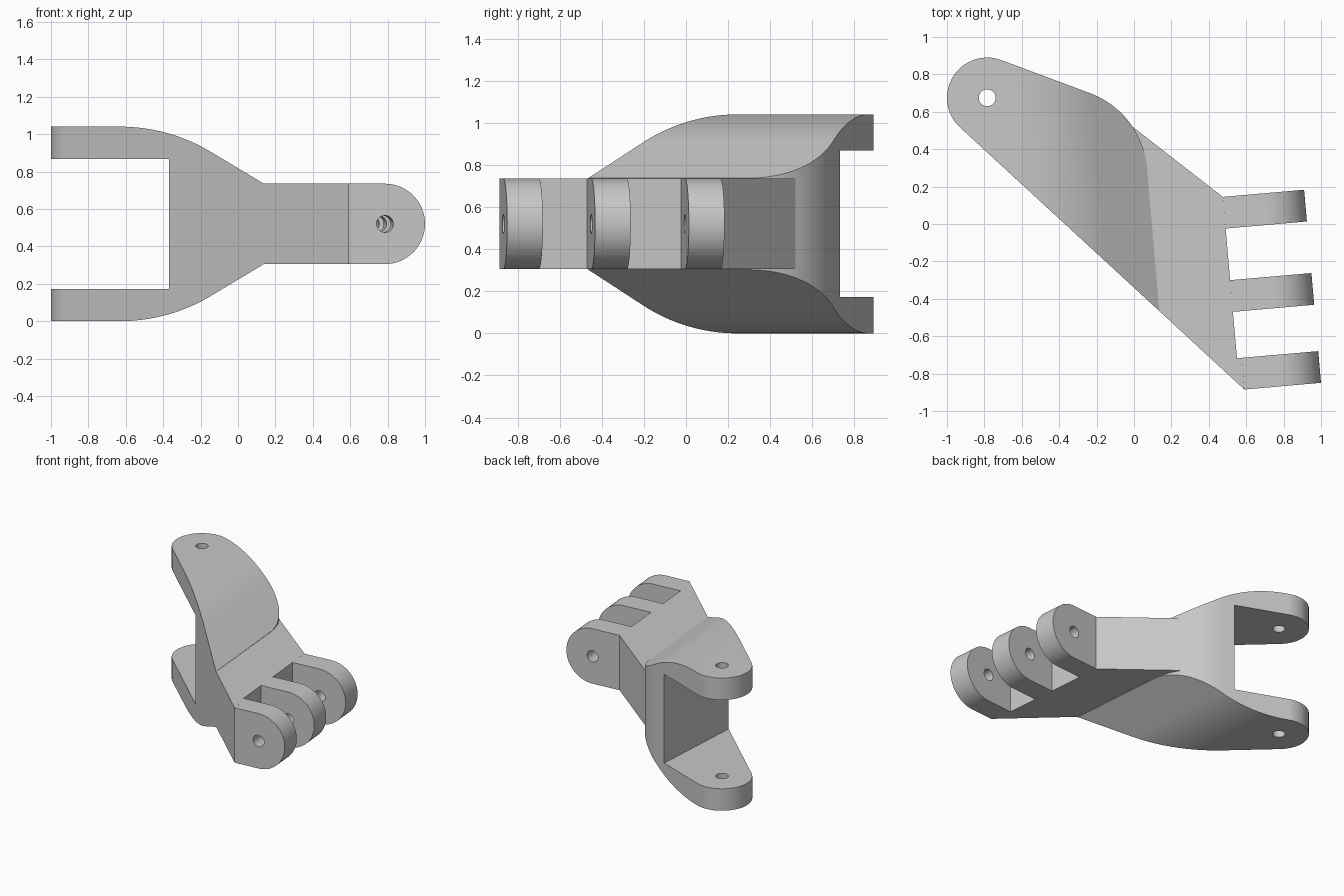
import bpy, bmesh, math
from mathutils import Vector, Matrix

cube = bpy.data.objects.get("Cube")
if cube:
    bpy.data.objects.remove(cube, do_unlink=True)

steel = bpy.data.materials.new("plain grey")
steel.use_nodes = True
GREY = (0.58, 0.58, 0.58, 1)
steel.diffuse_color = GREY
steel.node_tree.nodes["Principled BSDF"].inputs["Base Color"].default_value = GREY

MID = 0.52       # height of the mirror plane
R = 0.215        # radius of every rounded end
HOLE = 0.045
TILT = math.radians(5)


def prism(name, points, sweep):
    """Extrude a closed loop of 3D points along a vector."""
    bm = bmesh.new()
    face = bm.faces.new([bm.verts.new(p) for p in points])
    out = bmesh.ops.extrude_face_region(bm, geom=[face], use_keep_orig=True)
    moved = [v for v in out["geom"] if isinstance(v, bmesh.types.BMVert)]
    bmesh.ops.translate(bm, verts=moved, vec=sweep)
    bmesh.ops.recalc_face_normals(bm, faces=bm.faces)
    mesh = bpy.data.meshes.new(name)
    bm.to_mesh(mesh)
    bm.free()
    mesh.materials.append(steel)
    obj = bpy.data.objects.new(name, mesh)
    bpy.context.collection.objects.link(obj)
    return obj


def activate(obj):
    bpy.ops.object.select_all(action="DESELECT")
    obj.select_set(True)
    bpy.context.view_layer.objects.active = obj


def cut(obj, cutter, operation="DIFFERENCE"):
    mod = obj.modifiers.new("cut", "BOOLEAN")
    mod.operation = operation
    mod.solver = "EXACT"
    mod.object = cutter
    activate(obj)
    bpy.ops.object.modifier_apply(modifier=mod.name)
    bpy.data.objects.remove(cutter, do_unlink=True)


def finish(obj):
    activate(obj)
    bpy.ops.object.shade_smooth_by_angle(angle=math.radians(30))
    mod = obj.modifiers.new("flat face normals", "WEIGHTED_NORMAL")
    mod.keep_sharp = True


def arc(cx, cy, r, start, end, n=24):
    return [(cx + r * math.cos(start + (end - start) * i / n),
             cy + r * math.sin(start + (end - start) * i / n)) for i in range(n + 1)]


def fillet(before, corner, after, r):
    """Round one corner of a 2D path, running from before to after."""
    c = Vector(corner)
    a, b = (Vector(before) - c).normalized(), (Vector(after) - c).normalized()
    half = a.angle(b) / 2
    centre = c + (a + b).normalized() * (r / math.sin(half))
    p = c + a * (r / math.tan(half)) - centre
    q = c + b * (r / math.tan(half)) - centre
    start = math.atan2(p.y, p.x)
    turn = math.atan2(p.x * q.y - p.y * q.x, p.dot(q))
    return arc(centre.x, centre.y, r, start, start + turn, 20)


def flat(points, z):
    return [Vector((x, y, z)) for x, y in points]


# Fork arm: plan outline with round end and rounded shoulder
toe = (0.135, -0.465)
pivot = (-0.785, 0.675)
shoulder = (0.045, 0.595)
top_tangent = (-0.709, 0.876)
outline = [toe]
outline += fillet(toe, shoulder, top_tangent, 0.47)
outline += arc(*pivot, R, math.radians(69.3), math.radians(227.5), 32)
fork = prism("fork_arm", flat(outline, -0.1), Vector((0, 0, 1.3)))

# Side profile of the fork, swept along the tilted hinge direction
upper = [(-1.3, 1.04)]
upper += fillet((-1.3, 1.04), (-0.331, 1.04), (0.135, 0.737), 0.82)
upper += [(0.135, 0.737), (0.3, 0.737)]
profile = upper + [(s, 2 * MID - z) for s, z in reversed(upper)]
along = Vector((-0.0837, 1, 0))
start = Vector((0, toe[1], 0)) - along * 0.3
envelope = prism("envelope", [start + Vector((s, 0, z)) for s, z in profile], along * 2)
cut(fork, envelope, "INTERSECT")

# Fork slot and vertical pin hole
slot = [(-0.401, -0.5), (-0.276, 1.5), (-2, 1.5), (-2, -0.5)]
cut(fork, prism("slot", flat(slot, 0.172), Vector((0, 0, 0.696))))
ring = arc(*pivot, HOLE, 0, math.tau, 32)[:-1]
cut(fork, prism("pin_hole", flat(ring, -0.2), Vector((0, 0, 1.5))))
finish(fork)

# Hinge frame: u runs out along the lugs, v along the hinge pin
U = Vector((math.cos(TILT), math.sin(TILT), 0))
V = Vector((-math.sin(TILT), math.cos(TILT), 0))


def hinge(u, v, z=0):
    return U * u + V * v + Vector((0, 0, z))


# Middle block
plan = [toe, (0.59, -0.885), hinge(0.511, -0.763).xy, hinge(0.486, -0.763).xy,
        (0.475, 0.145), (-0.02, 0.53), (-0.05, 0.3)]
block = prism("middle_block", flat(plan, MID - R), Vector((0, 0, 2 * R)))
finish(block)

# Three hinge lugs with a shared pin line
for name, root, v in (("front_lug", 0.511, -0.933),
                      ("centre_lug", 0.486, -0.514),
                      ("back_lug", 0.486, -0.067)):
    side = [(root, MID - R)] + arc(0.707, MID, R, -math.pi / 2, math.pi / 2, 32)
    side.append((root, MID + R))
    lug = prism(name, [hinge(u, v, z) for u, z in side], V * 0.17)
    bore = arc(0.707, MID, HOLE, 0, math.tau, 32)[:-1]
    cut(lug, prism("bore", [hinge(u, v - 0.1, z) for u, z in bore], V * 0.4))
    finish(lug)
